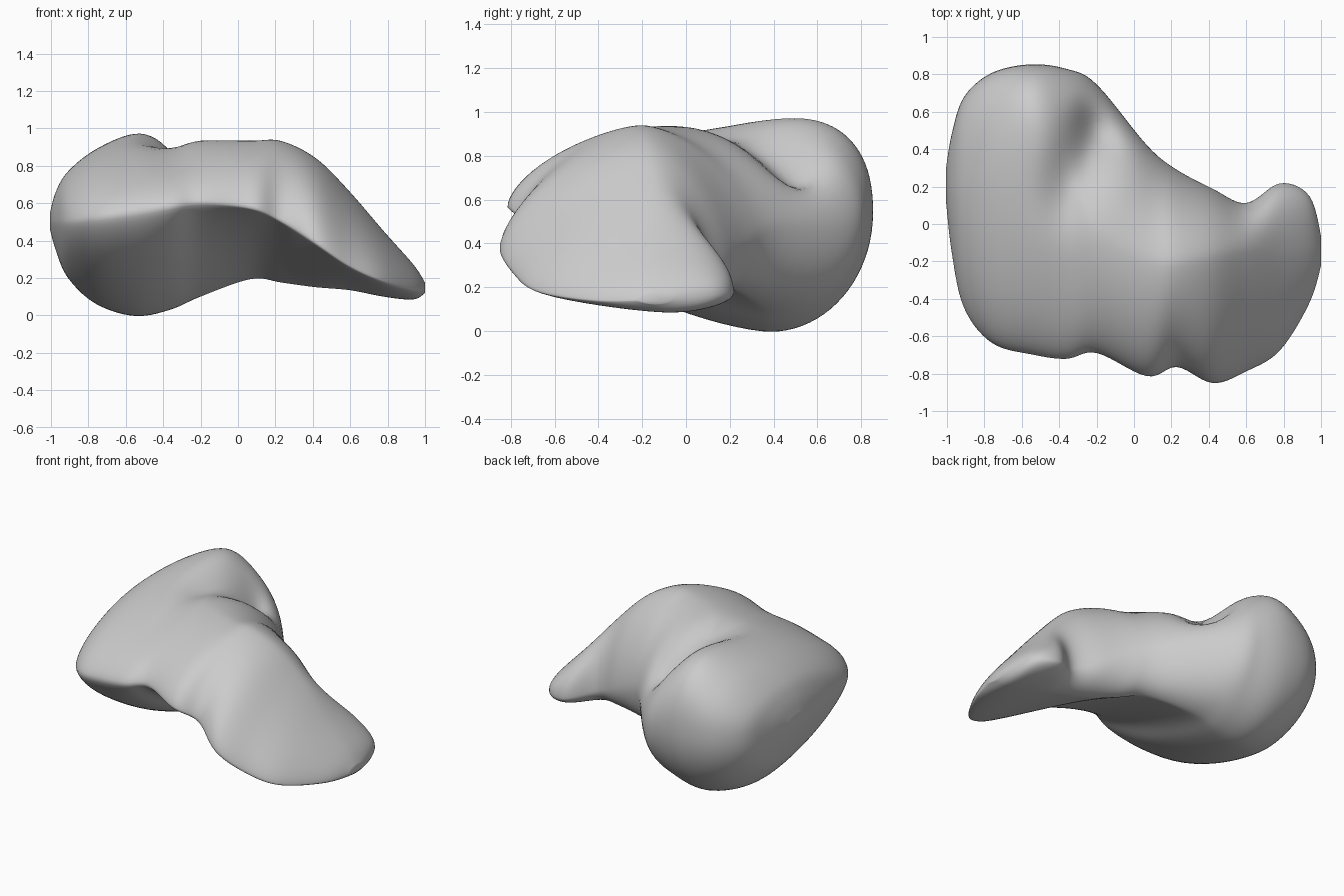
import bpy, bmesh, math
from mathutils import Vector

if "Cube" in bpy.data.objects:
    bpy.data.objects.remove(bpy.data.objects["Cube"])

# Cross-sections along x: x, then (y, z) of front edge, top, back and bottom
SECTIONS = [
    (-1.005, .12, .50, .20, .55, .30, .52, .20, .46),
    (-.975, -.15, .50, .20, .66, .48, .52, .22, .35),
    (-.91, -.45, .50, .22, .77, .68, .52, .26, .20),
    (-.76, -.64, .52, .35, .89, .81, .53, .32, .06),
    (-.55, -.70, .55, .48, .975, .855, .54, .38, -.005),
    (-.36, -.725, .58, .30, .95, .83, .53, .38, .03),
    (-.20, -.69, .60, -.02, .94, .75, .48, .36, .10),
    (.07, -.82, .57, -.18, .935, .42, .48, .20, .195),
    (.23, -.765, .50, -.20, .935, .29, .42, .10, .175),
    (.42, -.855, .38, -.18, .84, .19, .33, .00, .15),
    (.60, -.79, .26, -.15, .66, .11, .24, -.05, .135),
    (.78, -.68, .18, -.15, .45, .22, .18, -.05, .10),
    (.94, -.42, .14, -.12, .27, .15, .17, -.08, .085),
    (1.003, -.21, .14, -.15, .17, -.08, .15, -.15, .125),
]
SEGMENTS, STEPS = 80, 7


def catmull(a, b, c, d, t):
    return [.5 * (2*q + (r - p)*t + (2*p - 5*q + 4*r - s)*t*t
                  + (3*q - p - 3*r + s)*t**3) for p, q, r, s in zip(a, b, c, d)]


def bell(x, centre, width):
    return math.exp(-((x - centre) / width) ** 2)


def ring(section):
    """Closed outline made of four superelliptic quarters."""
    x, fy, fz, ty, tz, ky, kz, by, bz = section
    lower = 1.35 + .7 * bell(x, .15, .38)
    back = .8 + .45 * bell(x, .12, .42 if x < .12 else .7)
    quarters = [(fy, fz, ty, tz, 1.25), (ky, kz, ty, tz, back),
                (ky, kz, by, bz, 1.0), (fy, fz, by, bz, lower)]
    pts, n = [], SEGMENTS // 4
    for q, (ey, ez, py, pz, e) in enumerate(quarters):
        for i in range(n):
            a = (i / n if q % 2 == 0 else 1 - i / n) * math.pi / 2
            c, s = max(math.cos(a), 0) ** e, max(math.sin(a), 0) ** e
            pts.append(Vector((x, py + (ey - py) * c, ez + (pz - ez) * s)))
    return pts


def groove(p, a, b, width, depth):
    """Press the upper surface down along the segment a-b."""
    a, b, q = Vector(a), Vector(b), Vector((p.x, p.y))
    d = b - a
    t = min(max((q - a).dot(d) / d.length_squared, 0), 1)
    dist = (q - a - d * t).length
    upper = min(max((p.z - .5) / .3, 0), 1)
    p.z -= depth * (.4 + .6 * t) * bell(dist, 0, width) * upper


# Loft the organ body through the interpolated sections
rows = []
for i in range(len(SECTIONS) - 1):
    quad = [SECTIONS[min(max(i + k, 0), len(SECTIONS) - 1)] for k in (-1, 0, 1, 2)]
    rows += [ring(catmull(*quad, s / STEPS)) for s in range(STEPS)]
rows.append(ring(SECTIONS[-1]))

bm = bmesh.new()
loops = []
for row in rows:
    for p in row:
        # Cleft between the two lobes
        groove(p, (-.36, .16), (-.20, .48), .14, .17)
    loops.append([bm.verts.new(p) for p in row])
for a, b in zip(loops, loops[1:]):
    for j in range(SEGMENTS):
        k = (j + 1) % SEGMENTS
        bm.faces.new((a[j], a[k], b[k], b[j]))
bm.faces.new(loops[0])
bm.faces.new(loops[-1])
bmesh.ops.recalc_face_normals(bm, faces=bm.faces)

mesh = bpy.data.meshes.new("organ_body")
bm.to_mesh(mesh)
bm.free()
body = bpy.data.objects.new("organ_body", mesh)
bpy.context.collection.objects.link(body)
mesh.shade_smooth()

# Soften the thin front rim and the loft seams
soften = body.modifiers.new("soften", 'SMOOTH')
soften.factor, soften.iterations = .5, 6
